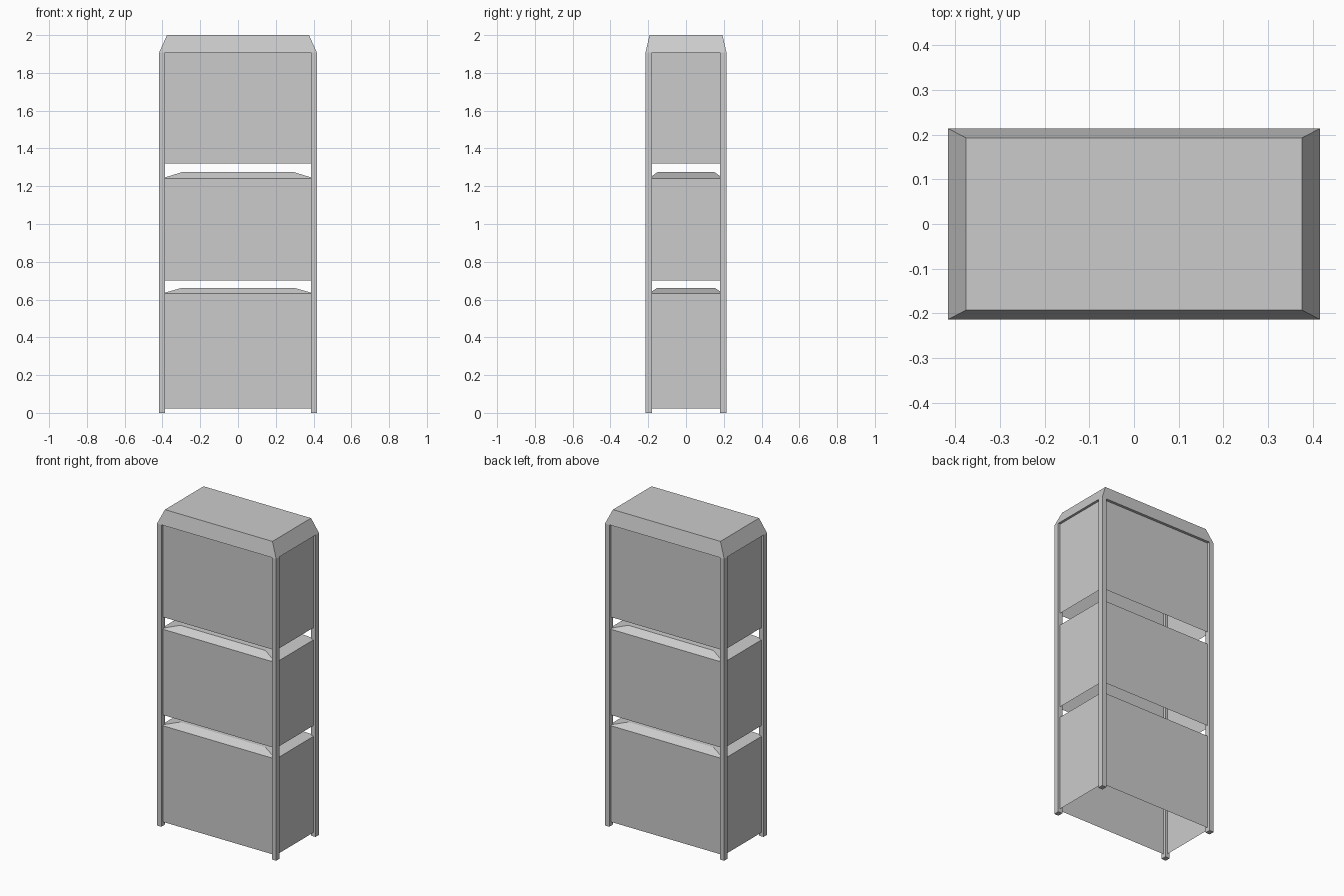
import bpy, bmesh

if "Cube" in bpy.data.objects:
    bpy.data.objects.remove(bpy.data.objects["Cube"])


def loft(name, rings, cap_top=True, cap_bottom=False, centre=(0, 0)):
    """Stack rectangular rings (half x, half y, z) into one skin."""
    bm = bmesh.new()
    cx, cy = centre
    loops = [[bm.verts.new((cx + sx * hx, cy + sy * hy, z))
              for sx, sy in ((-1, -1), (1, -1), (1, 1), (-1, 1))]
             for hx, hy, z in rings]
    for a, b in zip(loops, loops[1:]):
        for i in range(4):
            j = (i + 1) % 4
            bm.faces.new((a[i], a[j], b[j], b[i]))
    if cap_top:
        bm.faces.new(loops[-1])
    if cap_bottom:
        bm.faces.new(loops[0][::-1])
    mesh = bpy.data.meshes.new(name)
    bm.to_mesh(mesh)
    bm.free()
    obj = bpy.data.objects.new(name, mesh)
    bpy.context.collection.objects.link(obj)
    return obj


OUT_X, OUT_Y = 0.417, 0.214      # outer faces of the posts
POST_X, POST_Y = 0.031, 0.035    # post section
PAN_X, PAN_Y = 0.402, 0.197      # panels sit mid-post
EAVE = 1.909

# Lower and middle compartments: open-bottomed shells with a shallow hipped lid
for name, z0, z1, z2 in (("lower_compartment", 0.024, 0.632, 0.662),
                         ("middle_compartment", 0.70, 1.242, 1.274)):
    loft(name, [(PAN_X, PAN_Y, z0), (PAN_X, PAN_Y, z1), (0.298, 0.152, z2)])

# Upper compartment walls
loft("upper_compartment", [(PAN_X, PAN_Y, 1.319), (PAN_X, PAN_Y, EAVE)],
     cap_top=False)

# Sloped top with a small lip under its overhang
loft("top_cap", [(PAN_X, PAN_Y, EAVE), (OUT_X, OUT_Y, EAVE),
                 (0.376, 0.193, 2.0)])

# Four corner posts
for sx, side in ((-1, "left"), (1, "right")):
    for sy, end in ((-1, "front"), (1, "back")):
        loft(f"{end}_{side}_post",
             [(POST_X / 2, POST_Y / 2, 0), (POST_X / 2, POST_Y / 2, EAVE)],
             cap_bottom=True,
             centre=(sx * (OUT_X - POST_X / 2), sy * (OUT_Y - POST_Y / 2)))
